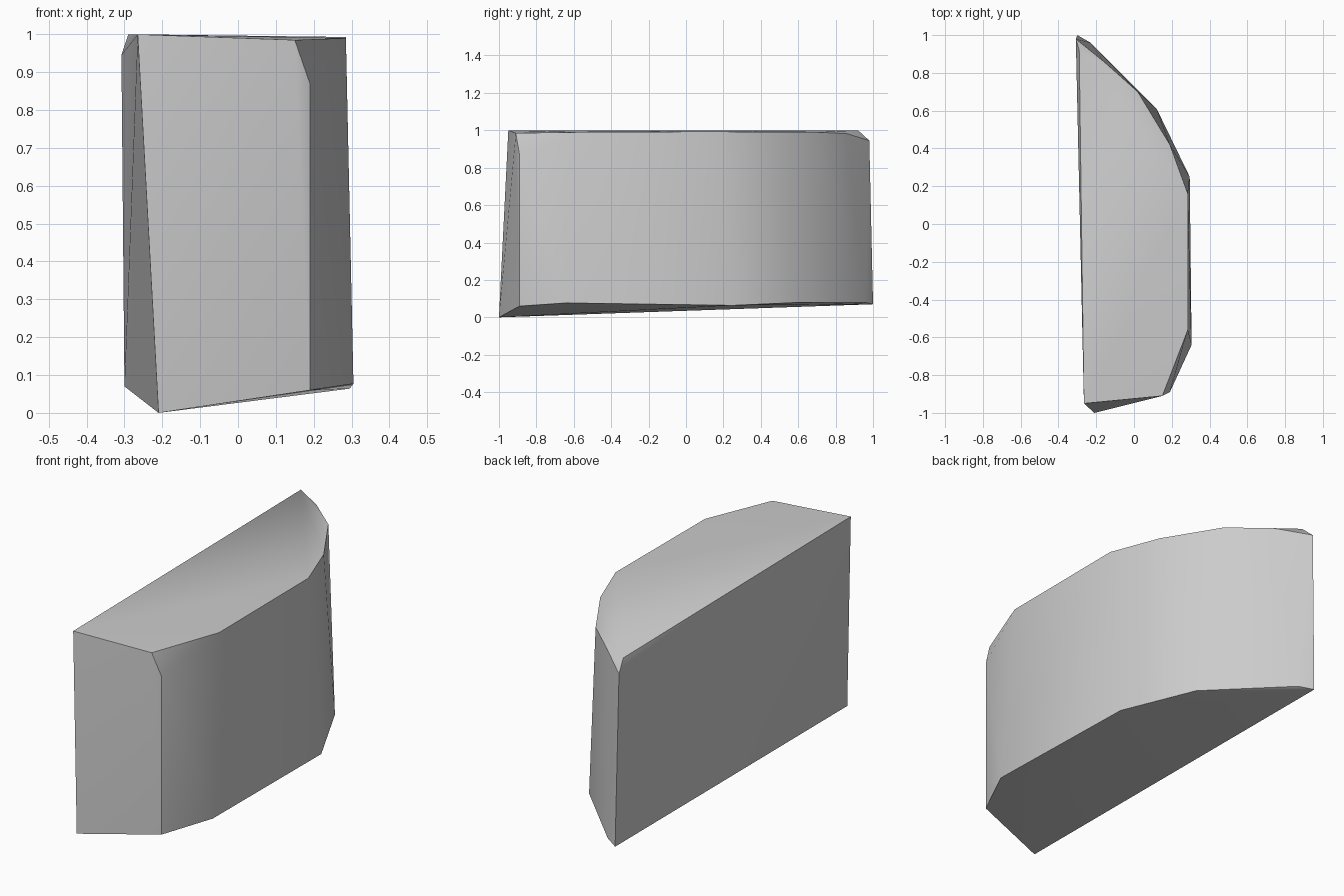
import bpy
import bmesh
import math

default_cube = bpy.data.objects.get("Cube")
if default_cube:
    bpy.data.objects.remove(default_cube, do_unlink=True)


def make_material(name, colour):
    material = bpy.data.materials.new(name)
    material.use_nodes = True
    material.diffuse_color = colour
    material.node_tree.nodes["Principled BSDF"].inputs["Base Color"].default_value = colour
    return material


def hull_object(name, outlines, material):
    """Wrap the outlines in one convex solid and shade it by angle."""
    mesh = bpy.data.meshes.new(name)
    bm = bmesh.new()
    for outline in outlines:
        for point in outline:
            bm.verts.new(point)
    hull = bmesh.ops.convex_hull(bm, input=bm.verts[:])
    loose = [v for v in bm.verts if not v.link_faces]
    bmesh.ops.delete(bm, geom=loose, context="VERTS")
    bmesh.ops.recalc_face_normals(bm, faces=bm.faces[:])
    bm.to_mesh(mesh)
    bm.free()
    mesh.materials.append(material)
    obj = bpy.data.objects.new(name, mesh)
    bpy.context.collection.objects.link(obj)
    bpy.ops.object.select_all(action="DESELECT")
    obj.select_set(True)
    bpy.context.view_layer.objects.active = obj
    bpy.ops.object.shade_smooth_by_angle(angle=math.radians(30))
    return obj


# Bottom outline, from the low front corner round the bowed side to the back tip
bottom_outline = [
    (-0.21, -1, 0), (0.19, -0.89, 0.06), (0.305, -0.64, 0.077),
    (0.295, 0.25, 0.064), (0.12, 0.61, 0.08), (-0.23, 0.96, 0.08),
    (-0.3, 1, 0.07),
]

# Top outline, slightly inside the bottom one
top_outline = [
    (-0.265, -0.95, 1), (0.15, -0.91, 0.985), (0.285, -0.56, 0.99),
    (0.285, 0.16, 0.993), (0.19, 0.42, 0.99), (0.02, 0.7, 0.99),
    (-0.16, 0.86, 0.982), (-0.29, 0.92, 1),
]

# Clipped corners just below the top
clipped_corners = [(0.19, -0.89, 0.87), (-0.308, 0.98, 0.945)]

grey = make_material("plain grey", (0.6, 0.6, 0.6, 1))
hull_object("bowed_block", [bottom_outline, top_outline, clipped_corners], grey)
